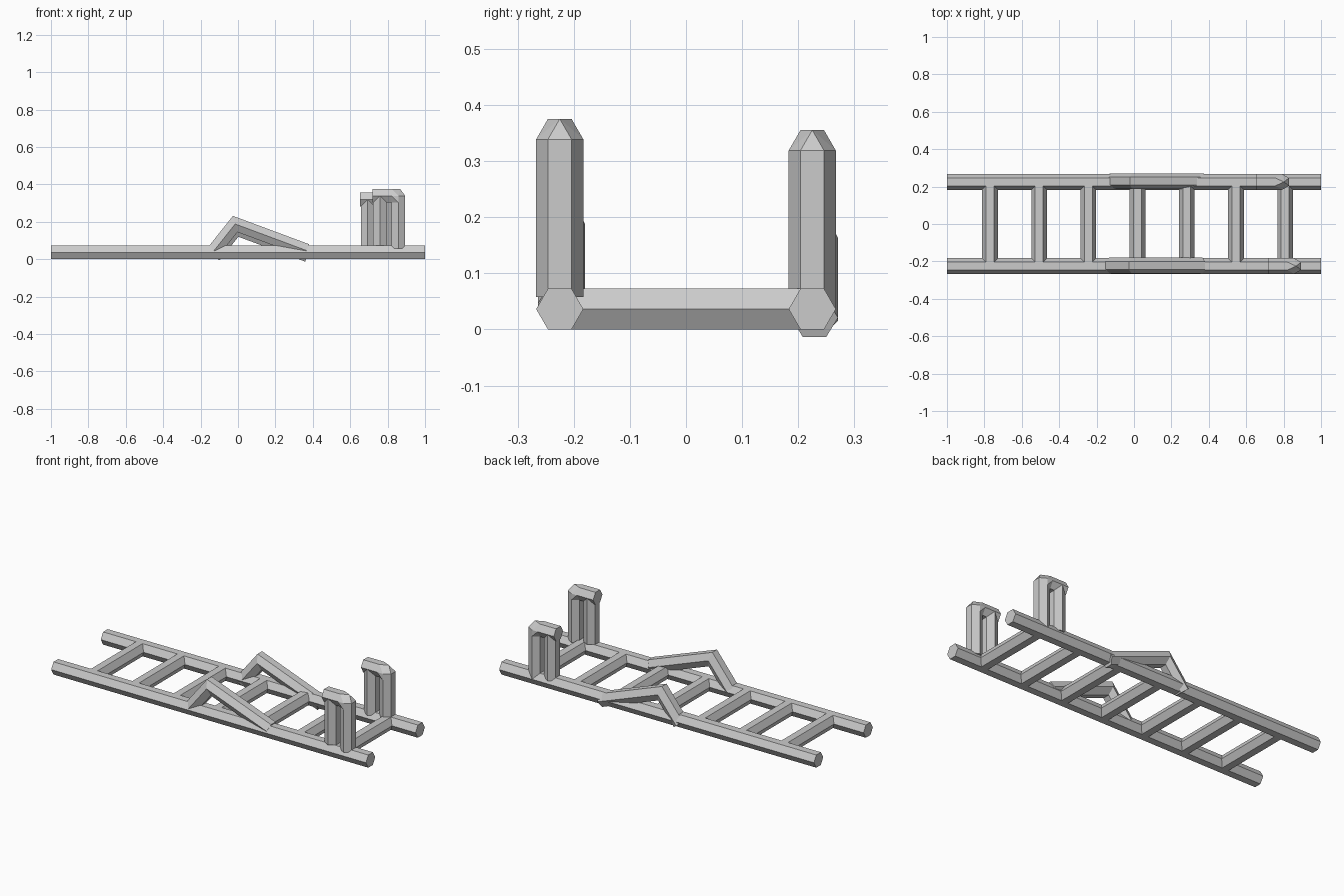
import bpy, bmesh, math
from mathutils import Vector

cube = bpy.data.objects.get("Cube")
if cube:
    bpy.data.objects.remove(cube)

R = 0.042                      # hexagon corner radius of every bar
H = R * math.sqrt(3) / 2       # half height across the flats
RAIL_Y = 0.225

metal = bpy.data.materials.new("plain_grey")
metal.use_nodes = True
grey = (0.6, 0.6, 0.6, 1)
metal.diffuse_color = grey
metal.node_tree.nodes["Principled BSDF"].inputs["Base Color"].default_value = grey


def finish(name, bm):
    bmesh.ops.recalc_face_normals(bm, faces=bm.faces)
    mesh = bpy.data.meshes.new(name)
    bm.to_mesh(mesh)
    bm.free()
    mesh.materials.append(metal)
    obj = bpy.data.objects.new(name, mesh)
    bpy.context.collection.objects.link(obj)
    return obj


def hex_ring(centre, side, up):
    """Six corners, pointed along side and flat along up."""
    angles = [math.radians(60 * i) for i in range(6)]
    return [centre + side * R * math.cos(a) + up * R * math.sin(a) for a in angles]


def beam(name, points, side):
    """Sweep a hexagon along a path, mitred at the bends."""
    pts = [Vector(p) for p in points]
    side = Vector(side)
    dirs = [(b - a).normalized() for a, b in zip(pts, pts[1:])]
    bm = bmesh.new()
    rings = []
    for i, p in enumerate(pts):
        before, after = dirs[max(i - 1, 0)], dirs[min(i, len(dirs) - 1)]
        n1, n2 = before.cross(side), after.cross(side)
        up = (n1 + n2).normalized()
        up = up / up.dot(n1)
        rings.append([bm.verts.new(v) for v in hex_ring(p, side, up)])
    for a, b in zip(rings, rings[1:]):
        for i in range(6):
            j = (i + 1) % 6
            bm.faces.new((a[i], a[j], b[j], b[i]))
    bm.faces.new(rings[0])
    bm.faces.new(rings[-1])
    return finish(name, bm)


def elbow(name, x, y, z):
    """Faceted corner joining a leg at x to a top bar at height z."""
    X, Y, Z = Vector((1, 0, 0)), Vector((0, 1, 0)), Vector((0, 0, 1))
    c = Vector((x, y, z))
    pts = hex_ring(c - Z * H, Y, X) + hex_ring(c - X * H, Y, Z)
    for s in (-1, 1):
        pts += [c + X * H + Y * s * R / 2, c + Y * s * R]
    pts.append(c + Vector((0.01, 0, H)))
    bm = bmesh.new()
    for p in pts:
        bm.verts.new(p)
    result = bmesh.ops.convex_hull(bm, input=bm.verts)
    loose = [v for v in bm.verts if not v.link_faces]
    bmesh.ops.delete(bm, geom=loose, context='VERTS')
    return finish(name, bm)


# Rails
for name, y in (("front_rail", -RAIL_Y), ("back_rail", RAIL_Y)):
    beam(name, [(-1, y, H), (1, y, H)], (0, 1, 0))

# Rungs
for i in range(7):
    x = -0.77 + 0.263 * i
    beam(f"rung_{i + 1}", [(x, -RAIL_Y, H), (x, RAIL_Y, H)], (1, 0, 0))

# Bent braces on the rails
for name, y, dx, dz in (("front_brace", -0.222, 0, 0), ("back_brace", 0.229, 0.005, -0.025)):
    path = [(-0.132, 0.041), (-0.015, 0.188), (0.367, 0.046)]
    beam(name, [(x + dx, y, z + dz) for x, z in path], (0, 1, 0))

# Hooked posts: outer leg, inner leg, top bar and elbow
for name, y, dx, dz in (("front_post", -RAIL_Y, 0, 0), ("back_post", RAIL_Y, -0.065, -0.02)):
    outer, inner, top = 0.857 + dx, 0.758 + dx, 0.339 + dz
    beam(name + "_outer_leg", [(outer, y, 0.058 + dz), (outer, y, top - H)], (0, 1, 0))
    beam(name + "_inner_leg", [(inner, y, 0.074 + dz), (inner, y, top)], (0, 1, 0))
    beam(name + "_top_bar", [(0.718 + dx, y, top), (outer - H, y, top)], (0, 1, 0))
    elbow(name + "_elbow", outer, y, top)
